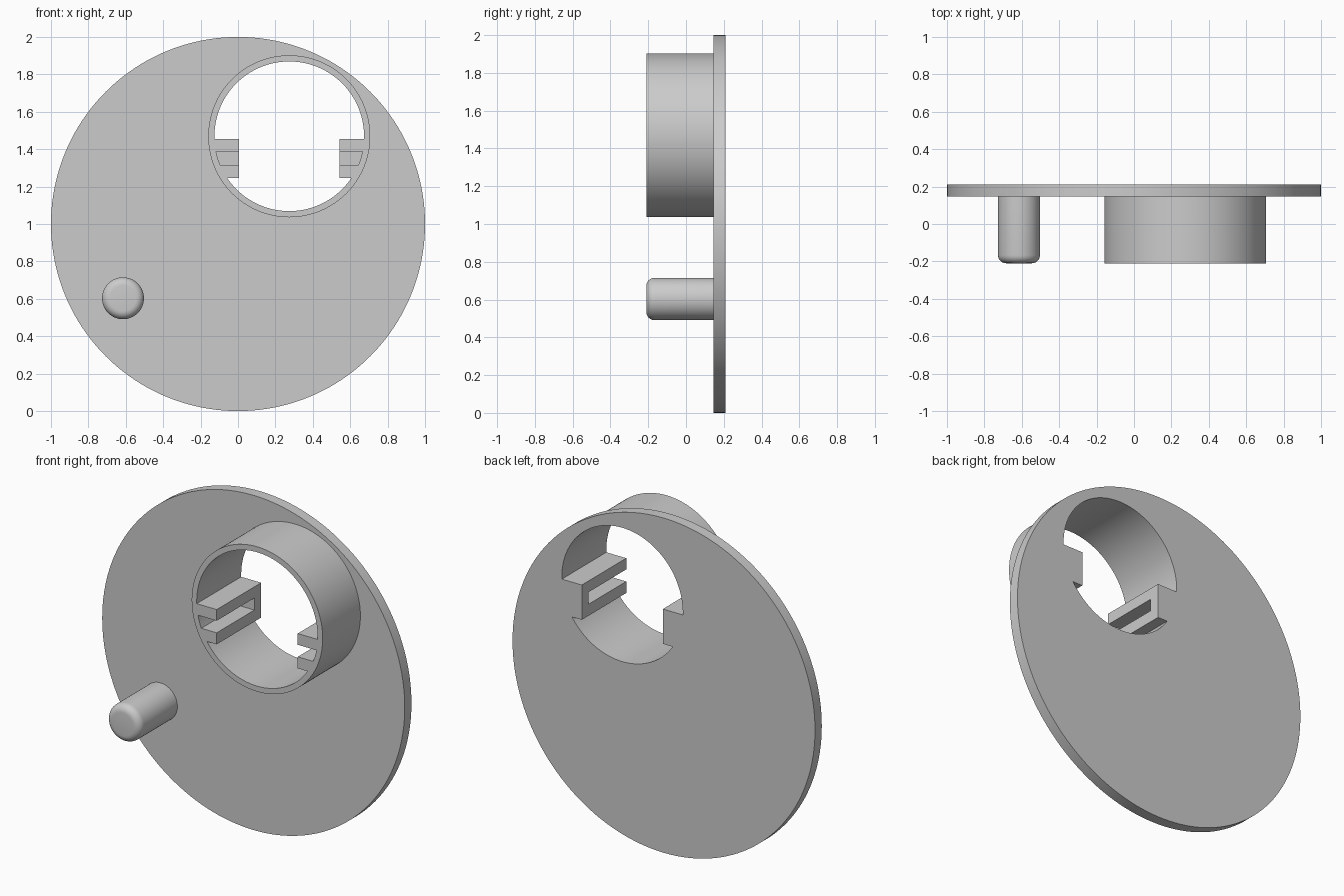
import bpy, bmesh, math

if "Cube" in bpy.data.objects:
    bpy.data.objects.remove(bpy.data.objects["Cube"])

BACK, FACE, FRONT = 0.21, 0.146, -0.21     # y of plate back, plate front, ring front
CX, CZ = 0.274, 1.469                      # ring centre
BORE, RING = 0.4, 0.433                    # ring radii
TIP = 0.268                                # lug tip distance from the ring axis
LUG_TOP, LUG_LOW = -0.014, -0.222          # lug heights relative to the axis
SLOT_TOP, SLOT_LOW = -0.081, -0.153

grey = bpy.data.materials.new("grey")
grey.diffuse_color = (0.6, 0.6, 0.6, 1)
grey.use_nodes = True
grey.node_tree.nodes["Principled BSDF"].inputs["Base Color"].default_value = grey.diffuse_color


def arc(r, a0, a1, n):
    return [(r * math.cos(a0 + (a1 - a0) * i / n), r * math.sin(a0 + (a1 - a0) * i / n))
            for i in range(n + 1)]


def prism(name, outline, cx, cz, y0, y1):
    """Extrude an outline in the xz plane from y0 to y1."""
    bm = bmesh.new()
    face = bm.faces.new([bm.verts.new((cx + x, y0, cz + z)) for x, z in outline])
    new = bmesh.ops.extrude_face_region(bm, geom=[face])["geom"]
    bmesh.ops.translate(bm, vec=(0, y1 - y0, 0),
                        verts=[g for g in new if isinstance(g, bmesh.types.BMVert)])
    bmesh.ops.recalc_face_normals(bm, faces=bm.faces)
    mesh = bpy.data.meshes.new(name)
    bm.to_mesh(mesh)
    bm.free()
    mesh.materials.append(grey)
    ob = bpy.data.objects.new(name, mesh)
    bpy.context.collection.objects.link(ob)
    return ob


def disc(name, r, n, cx, cz, y0, y1):
    return prism(name, arc(r, 0, math.tau, n)[:-1], cx, cz, y0, y1)


def combine(target, tool, operation):
    """Apply a boolean and remove the tool."""
    mod = target.modifiers.new("bool", 'BOOLEAN')
    mod.operation, mod.solver, mod.object = operation, 'EXACT', tool
    bpy.context.view_layer.objects.active = target
    bpy.ops.object.modifier_apply(modifier=mod.name)
    bpy.data.objects.remove(tool)


def angle(z):
    return math.asin(z / BORE)


# Round plate with the raised ring
body = disc("plate_with_ring", 1, 160, 0, 1, FACE, BACK)
combine(body, disc("ring", RING, 128, CX, CZ, FRONT, 0.18), 'UNION')

# Bore that leaves two lugs standing
top, low = angle(LUG_TOP), angle(LUG_LOW)
bore = arc(BORE, top, math.pi - top, 64)
bore += [(-TIP, LUG_TOP), (-TIP, LUG_LOW)]
bore += arc(BORE, math.pi - low, math.tau + low, 44)
bore += [(TIP, LUG_LOW), (TIP, LUG_TOP)]
combine(body, prism("bore", bore, CX, CZ, -0.5, 0.5), 'DIFFERENCE')

# Slots in the lugs, open to the front and the middle
for side in (1, -1):
    slot = arc(BORE, angle(SLOT_LOW), angle(SLOT_TOP), 4)
    slot += [(TIP - 0.05, SLOT_TOP), (TIP - 0.05, SLOT_LOW)]
    slot = [(side * x, z) for x, z in slot]
    combine(body, prism("slot", slot, CX, CZ, -0.5, FACE), 'DIFFERENCE')

# Peg with a rounded end
peg = disc("peg", 0.112, 64, -0.615, 0.603, FRONT, 0.18)
bm = bmesh.new()
bm.from_mesh(peg.data)
rim = [e for e in bm.edges if all(v.co.y < FRONT + 0.001 for v in e.verts)]
bmesh.ops.bevel(bm, geom=rim, offset=0.043, segments=6, profile=0.5, affect='EDGES')
bm.to_mesh(peg.data)
bm.free()
combine(body, peg, 'UNION')

# Smooth shading on curved walls
bpy.ops.object.select_all(action='DESELECT')
body.select_set(True)
bpy.context.view_layer.objects.active = body
bpy.ops.object.shade_smooth_by_angle(angle=math.radians(30))
